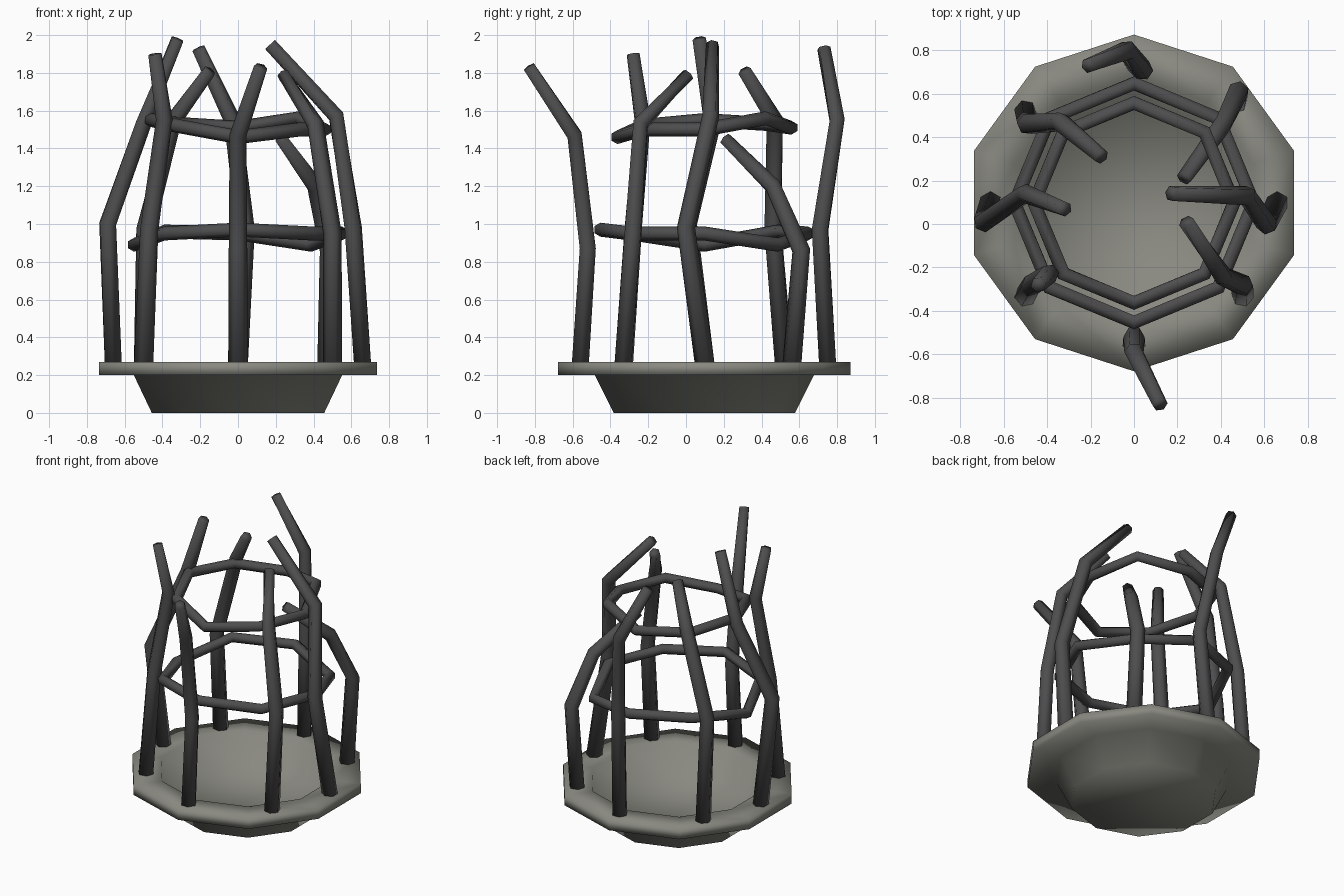
import bpy, bmesh, math
from mathutils import Vector

if "Cube" in bpy.data.objects:
    bpy.data.objects.remove(bpy.data.objects["Cube"])

CENTRE = Vector((0, 0.097, 0))


def material(name, rgb):
    m = bpy.data.materials.new(name)
    m.diffuse_color = (*rgb, 1)
    m.use_nodes = True
    m.node_tree.nodes["Principled BSDF"].inputs["Base Color"].default_value = m.diffuse_color
    return m


stone = material("warm grey stone", (0.25, 0.25, 0.22))
iron = material("dark iron", (0.075, 0.075, 0.078))


def finish(bm, name, mat, smooth=True):
    bmesh.ops.recalc_face_normals(bm, faces=bm.faces[:])
    for f in bm.faces:
        f.smooth = smooth
    me = bpy.data.meshes.new(name)
    bm.to_mesh(me)
    bm.free()
    me.materials.append(mat)
    ob = bpy.data.objects.new(name, me)
    bpy.context.collection.objects.link(ob)
    return ob


def skin_loops(bm, loops, closed):
    n = len(loops[0])
    for i in range(len(loops) if closed else len(loops) - 1):
        a, b = loops[i], loops[(i + 1) % len(loops)]
        for k in range(n):
            bm.faces.new((a[k], a[(k + 1) % n], b[(k + 1) % n], b[k]))
    if not closed:
        bm.faces.new(loops[0])
        bm.faces.new(loops[-1])


def tube(name, pts, radii, sides, closed=False):
    """Bent bar through pts, mitred at each bend."""
    bm = bmesh.new()
    pts = [Vector(p) for p in pts]
    n = len(pts)
    loops = []
    for i, p in enumerate(pts):
        prev = pts[i - 1] if (closed or i > 0) else None
        nxt = pts[(i + 1) % n] if (closed or i < n - 1) else None
        t = Vector()
        if prev:
            t += (p - prev).normalized()
        if nxt:
            t += (nxt - p).normalized()
        t.normalize()
        out = p - CENTRE
        out.z = 0
        u = (out - t * out.dot(t)).normalized()
        v = t.cross(u)
        loops.append([bm.verts.new(p + radii[i] * (u * math.cos(a) + v * math.sin(a)))
                      for a in (2 * math.pi * (k + 0.5) / sides for k in range(sides))])
    skin_loops(bm, loops, closed)
    return finish(bm, name, iron)


# Ten-sided bowl with a wide rim
profile = [(0.48, 0), (0.58, 0.2), (0.775, 0.2), (0.775, 0.27), (0.58, 0.27), (0.48, 0.07)]
bm = bmesh.new()
loops = [[bm.verts.new(CENTRE + Vector((r * math.sin(math.tau * k / 10),
                                        r * math.cos(math.tau * k / 10), z)))
          for k in range(10)] for r, z in profile]
skin_loops(bm, loops, False)
finish(bm, "bowl_base", stone)

# Eight bent bars standing on the rim
bars = {
    "right": [(.66, .1, .25), (.61, .0, .98), (.52, .13, 1.57), (.17, .14, 1.95)],
    "back_right": [(.47, .56, .25), (.48, .61, .86), (.41, .46, 1.2), (.23, .21, 1.45)],
    "back": [(0, .75, .25), (.04, .71, .97), (-.03, .8, 1.55), (-.21, .73, 1.93)],
    "back_left": [(-.5, .52, .25), (-.49, .46, .97), (-.34, .47, 1.55), (-.15, .31, 1.81)],
    "left": [(-.66, .1, .25), (-.69, .01, 1.0), (-.5, .14, 1.53), (-.32, .07, 1.98)],
    "front_left": [(-.5, -.33, .25), (-.47, -.28, .97), (-.39, -.23, 1.55), (-.44, -.28, 1.9)],
    "front": [(0, -.56, .25), (0, -.52, .87), (0, -.59, 1.47), (.12, -.83, 1.83)],
    "front_right": [(.5, -.33, .25), (.5, -.28, .95), (.41, -.24, 1.53), (.24, .01, 1.79)],
}
for side, pts in bars.items():
    tube(side + "_bar", pts, (0.052, 0.049, 0.045, 0.036), 6)

# Two uneven eight-sided hoops, heights listed anticlockwise from the right
hoops = {
    "lower_hoop": (0.55, (.95, .89, .95, .96, .89, .95, .97, .95)),
    "upper_hoop": (0.46, (1.5, 1.56, 1.51, 1.53, 1.55, 1.52, 1.46, 1.5)),
}
for name, (r, heights) in hoops.items():
    pts = [CENTRE + Vector((r * math.cos(math.tau * k / 8), r * math.sin(math.tau * k / 8), z))
           for k, z in enumerate(heights)]
    tube(name, pts, [0.037] * 8, 6, closed=True)
